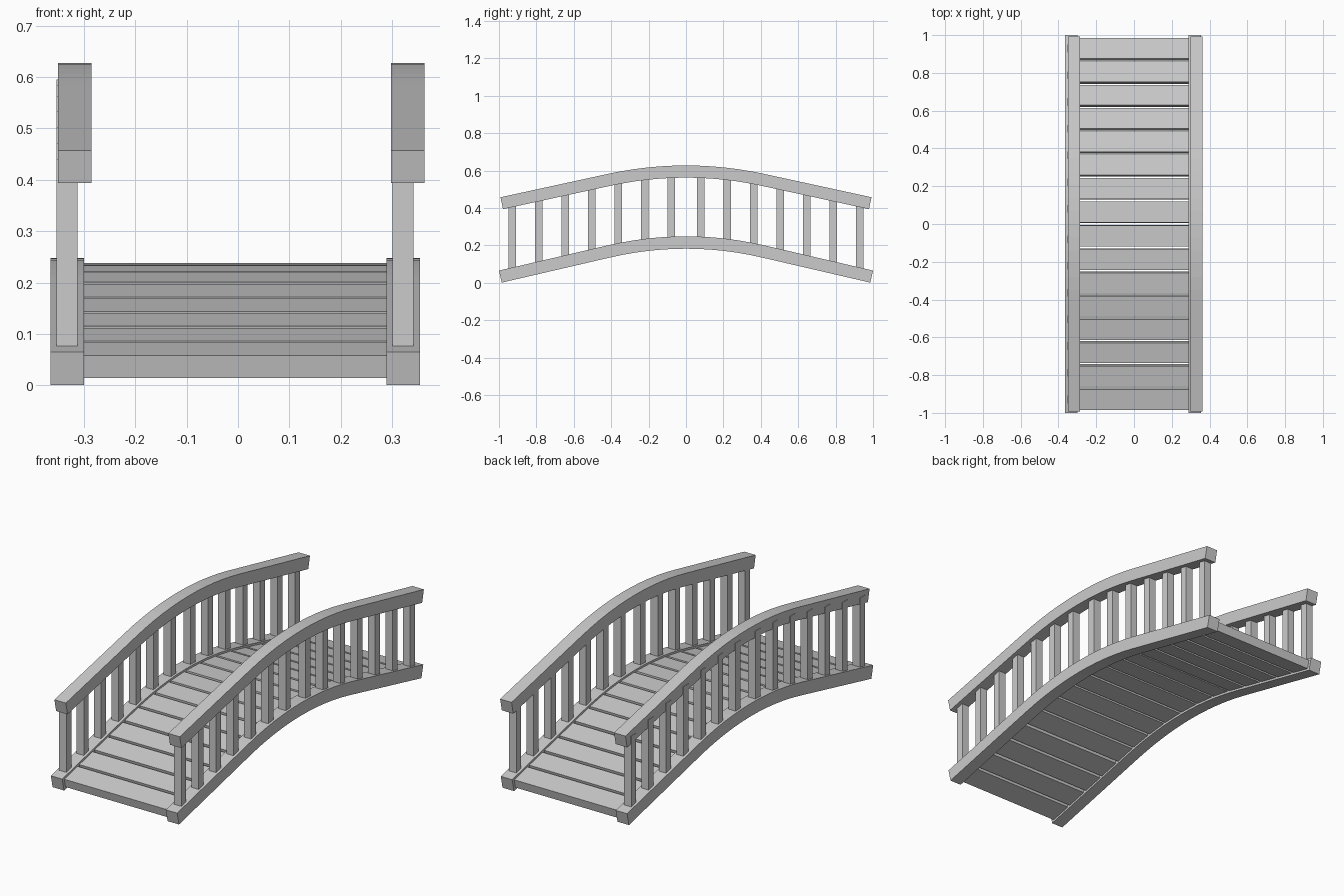
import bpy, bmesh
from math import atan, cos, sin
from mathutils import Matrix, Vector

if "Cube" in bpy.data.objects:
    bpy.data.objects.remove(bpy.data.objects["Cube"])

BEND = 0.42  # half-length of the curved middle


def drop(y, slope):
    """Height lost from the crown at distance y: parabola, then straight ramp."""
    a = abs(y)
    return slope * a * a / (2 * BEND) if a < BEND else slope * (a - BEND / 2)


def tilt(y, slope):
    return atan(-slope * max(-1, min(1, y / BEND)))


def finish(name, bm):
    bmesh.ops.recalc_face_normals(bm, faces=bm.faces)
    mesh = bpy.data.meshes.new(name)
    bm.to_mesh(mesh)
    bm.free()
    obj = bpy.data.objects.new(name, mesh)
    bpy.context.collection.objects.link(obj)
    return obj


def arched_beam(name, x0, x1, top, slope, end, thick):
    """Rectangular section swept along the arch, ends square to the slope."""
    ys = [-end] + [-BEND + 2 * BEND * i / 12 for i in range(13)] + [end]
    bm = bmesh.new()
    rings = []
    for y in ys:
        z, a = top - drop(y, slope), tilt(y, slope)
        yb, zb = y + sin(a) * thick, z - cos(a) * thick
        rings.append([bm.verts.new(p) for p in
                      ((x0, y, z), (x1, y, z), (x1, yb, zb), (x0, yb, zb))])
    for a, b in zip(rings, rings[1:]):
        for i in range(4):
            j = (i + 1) % 4
            bm.faces.new((a[i], a[j], b[j], b[i]))
    bm.faces.new(rings[0])
    bm.faces.new(rings[-1])
    return finish(name, bm)


def add_box(bm, centre, size, angle=0):
    m = (Matrix.Translation(Vector(centre)) @ Matrix.Rotation(angle, 4, 'X')
         @ Matrix.Diagonal((*size, 1)))
    bmesh.ops.create_cube(bm, size=1, matrix=m)


S_TOP, S_SLOPE = 0.248, 0.183 / (1 - BEND / 2)
R_TOP, R_SLOPE = 0.627, 0.170 / (0.992 - BEND / 2)

# Stringers, handrails and balusters on each side
sides = (("left", (-0.365, -0.300), (-0.350, -0.285), -0.3325),
         ("right", (0.289, 0.354), (0.298, 0.363), 0.3215))
for side, s, r, bx in sides:
    arched_beam(side + "_stringer", *s, S_TOP, S_SLOPE, 1.0, 0.066)
    arched_beam(side + "_handrail", *r, R_TOP, R_SLOPE, 0.992, 0.065)
    bm = bmesh.new()
    for i in range(7):
        for sign in (-1, 1):
            y = sign * (0.08 + 0.1415 * i)
            z0 = S_TOP - drop(y, S_SLOPE) - 0.03
            z1 = R_TOP - drop(y, R_SLOPE) - 0.03
            add_box(bm, (bx, y, (z0 + z1) / 2), (0.041, 0.04, z1 - z0))
    finish(side + "_balusters", bm)

# Deck planks spaced evenly along the arch
bm = bmesh.new()
for i in range(8):
    target, y, length = 0.1265 * (i + 0.5), 0.0, 0.0
    while length < target:
        length += 0.001
        y += 0.001 * cos(tilt(y, S_SLOPE))
    for sign in (-1, 1):
        a = tilt(sign * y, S_SLOPE)
        depth = 0.033
        add_box(bm, (-0.005, sign * y + sin(a) * depth,
                     S_TOP - drop(y, S_SLOPE) - cos(a) * depth),
                (0.60, 0.111, 0.045), a)
finish("deck_planks", bm)
